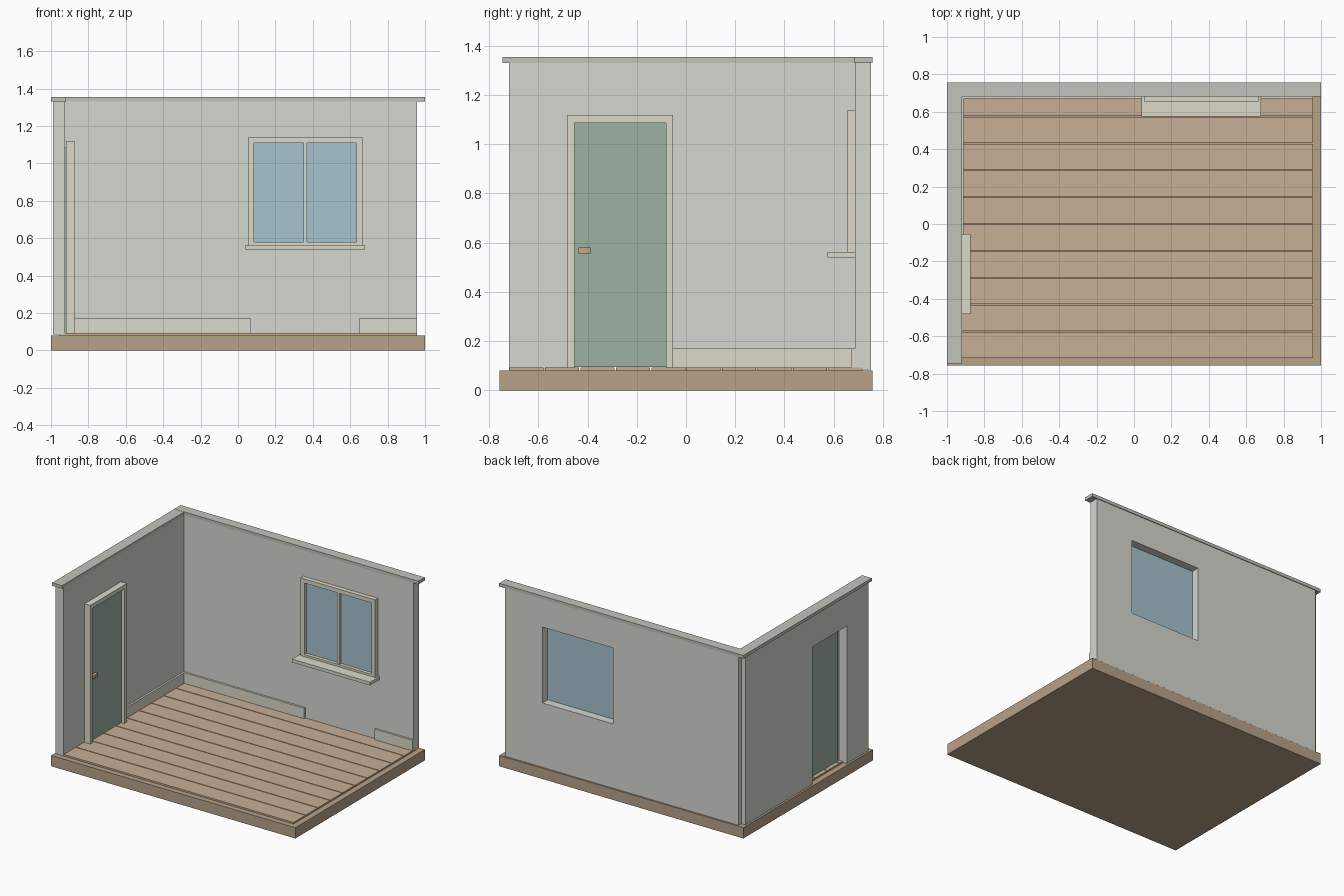
import bpy

if "Cube" in bpy.data.objects:
    bpy.data.objects.remove(bpy.data.objects["Cube"])


def material(name, rgb):
    m = bpy.data.materials.new(name)
    m.diffuse_color = (*rgb, 1)
    m.use_nodes = True
    m.node_tree.nodes["Principled BSDF"].inputs["Base Color"].default_value = m.diffuse_color
    return m


WALL = material("plaster", (0.68, 0.68, 0.63))
CAP = material("cap_paint", (0.52, 0.56, 0.50))
BASE = material("base_wood", (0.48, 0.36, 0.25))
FLOOR = material("plank_wood", (0.57, 0.43, 0.30))
TRIM = material("trim_paint", (0.71, 0.70, 0.59))
DOOR = material("door_paint", (0.34, 0.44, 0.37))
GLASS = material("window_glass", (0.38, 0.55, 0.62))
BRASS = material("handle_metal", (0.55, 0.40, 0.22))


def box(name, x, y, z, mat=None):
    """Axis-aligned box from (min, max) ranges."""
    bpy.ops.mesh.primitive_cube_add(size=1)
    o = bpy.context.object
    o.name = name
    lo, hi = zip(x, y, z)
    for v in o.data.vertices:
        v.co = [lo[i] if v.co[i] < 0 else hi[i] for i in range(3)]
    if mat:
        o.data.materials.append(mat)
    return o


def cut(wall, name, x, y, z):
    """Cut a box-shaped opening in a wall."""
    c = box(name, x, y, z)
    c.hide_render = True
    c.hide_viewport = True
    c.display_type = 'WIRE'
    m = wall.modifiers.new("opening", 'BOOLEAN')
    m.operation = 'DIFFERENCE'
    m.solver = 'EXACT'
    m.object = c


# Room grid: wall centre lines at x = -RX and y = RY
RX, RY = 0.957, 0.72
F = 0.092    # finished floor height
TOP = 1.331  # wall height

# Base slab and floor planks
box("base_slab", (-1, 1), (-0.757, 0.757), (0, 0.08), BASE)
pitch = 2 * RY / 10
for i in range(10):
    y0 = -RY + i * pitch
    box(f"floor_plank_{i + 1}", (-RX, RX), (y0 + 0.003, y0 + pitch - 0.003), (0.08, F), FLOOR)

# Walls with window and door openings
back = box("back_wall", (-RX, RX), (0.687, 0.752), (0.084, TOP), WALL)
cut(back, "window_cutter", (0.07, 0.65), (0.6, 0.85), (0.56, 1.122))
left = box("left_wall", (-0.99, -0.925), (-RY, RY), (0.084, TOP), WALL)
cut(left, "door_cutter", (-1.1, -0.85), (-0.467, -0.067), (0.0, 1.102))

# Wall caps
box("back_cap", (-1, 1), (0.682, 0.757), (TOP, 1.355), CAP)
box("left_cap", (-1, -0.92), (-0.745, 0.745), (TOP, 1.354), CAP)

# Skirting boards
for i, (a, b) in enumerate([(-0.925, 0.07), (0.648, RX)]):
    box(f"back_skirting_{i + 1}", (a, b), (0.672, 0.688), (F, 0.17), TRIM)
box("left_skirting", (-0.926, -0.911), (-0.067, 0.687), (F, 0.17), TRIM)

# Door, frame and handle
fx = (-0.92, -0.873)
for name, y in (("front", (-0.481, -0.453)), ("back", (-0.082, -0.053))):
    box(f"door_jamb_{name}", fx, y, (F, 1.119), TRIM)
box("door_head", fx, (-0.453, -0.082), (1.087, 1.119), TRIM)
box("door_panel", (-0.929, -0.897), (-0.454, -0.081), (F + 0.002, 1.088), DOOR)
box("door_handle", (-0.898, -0.875), (-0.436, -0.386), (0.557, 0.58), BRASS)

# Window frame, mullion, glass and sill
wy = (0.654, 0.688)
for name, x in (("left", (0.054, 0.086)), ("right", (0.634, 0.666))):
    box(f"window_jamb_{name}", x, wy, (0.56, 1.138), TRIM)
box("window_head", (0.086, 0.634), wy, (1.108, 1.138), TRIM)
box("window_bottom_rail", (0.086, 0.634), wy, (0.56, 0.579), TRIM)
box("window_mullion", (0.35, 0.37), (0.66, 0.686), (0.579, 1.108), TRIM)
box("window_glass", (0.07, 0.65), (0.679, 0.693), (0.562, 1.122), GLASS)
box("window_sill", (0.04, 0.68), (0.574, 0.688), (0.539, 0.563), TRIM)
